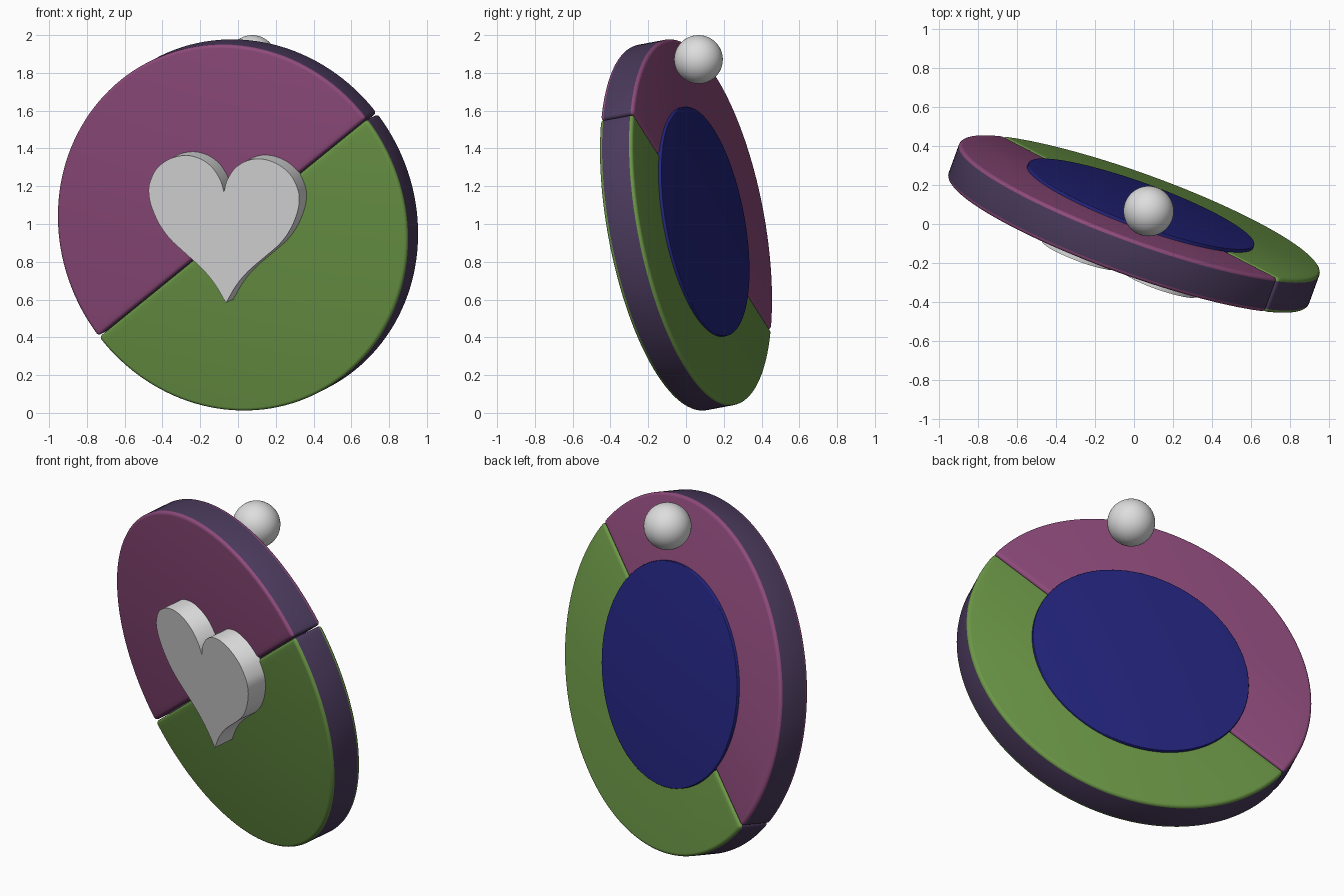
import bpy, bmesh, math
from mathutils import Matrix, Vector

if "Cube" in bpy.data.objects:
    bpy.data.objects.remove(bpy.data.objects["Cube"])


def mat(name, rgb):
    lin = [((c / 255 + 0.055) / 1.055) ** 2.4 for c in rgb]
    m = bpy.data.materials.new(name)
    m.diffuse_color = (*lin, 1)
    m.use_nodes = True
    m.node_tree.nodes["Principled BSDF"].inputs["Base Color"].default_value = m.diffuse_color
    return m


purple = mat("plum", (143, 75, 124))
green = mat("leaf_green", (107, 150, 70))
blue = mat("navy_blue", (35, 36, 125))
rim = mat("dark_violet", (74, 58, 92))
grey = mat("light_grey", (222, 222, 222))

# Tilted frame of the disc: local x right, y up, z out of the front
yaw, pitch = math.radians(20), math.radians(10)
u = Vector((math.cos(yaw), -math.sin(yaw), 0))
n = Vector((-math.sin(yaw) * math.cos(pitch), -math.cos(yaw) * math.cos(pitch), -math.sin(pitch)))
v = n.cross(u)
FRAME = Matrix.Translation((0, 0, 0.995)) @ Matrix((u, v, n)).transposed().to_4x4()


def plate(name, outline, z0, z1, mats, bevel=0.0, roll=0.0):
    """Extrude an outline in the tilted frame; the second material goes on the walls."""
    bm = bmesh.new()
    base = bm.faces.new([bm.verts.new((x, y, z0)) for x, y in outline])
    ext = bmesh.ops.extrude_face_region(bm, geom=[base])
    top = [g for g in ext["geom"] if isinstance(g, bmesh.types.BMVert)]
    bmesh.ops.translate(bm, verts=top, vec=(0, 0, z1 - z0))
    bmesh.ops.recalc_face_normals(bm, faces=bm.faces)
    if bevel:
        sharp = [e for e in bm.edges if e.calc_face_angle(0) > math.radians(40)]
        bmesh.ops.bevel(bm, geom=sharp, offset=bevel, segments=4, profile=0.5, affect='EDGES')
    bm.normal_update()
    if len(mats) > 1:
        for f in bm.faces:
            f.material_index = 1 if abs(f.normal.z) < 0.1 else 0
    me = bpy.data.meshes.new(name)
    bm.to_mesh(me)
    bm.free()
    for m in mats:
        me.materials.append(m)
    ob = bpy.data.objects.new(name, me)
    bpy.context.collection.objects.link(ob)
    ob.matrix_world = FRAME @ Matrix.Rotation(math.radians(roll), 4, 'Z')
    smooth(ob)
    return ob


def smooth(ob):
    bpy.ops.object.select_all(action='DESELECT')
    ob.select_set(True)
    bpy.context.view_layer.objects.active = ob
    bpy.ops.object.shade_smooth_by_angle(angle=math.radians(30))


def arc(r, a0, a1, steps):
    return [(r * math.cos(a0 + (a1 - a0) * i / steps), r * math.sin(a0 + (a1 - a0) * i / steps))
            for i in range(steps + 1)]


# Two half discs with a thin gap between them
R, T = 0.984, 0.095
g = 0.003 / R
half = arc(R, g, math.pi - g, 72)
plate("upper_half_disc", half, -T, T, [purple, rim], 0.018, 36.5)
plate("lower_half_disc", half, -T, T, [green, rim], 0.018, 216.5)

# Round pad on the back
plate("back_pad", arc(0.617, 0, math.tau, 96)[:-1], -0.112, -0.03, [blue], 0.004)

# Heart on the front, smoothed half outline then mirrored
pts = [(0, .215), (.02, .28), (.065, .345), (.13, .387), (.21, .402), (.30, .38), (.375, .325),
       (.415, .25), (.423, .19), (.41, .12), (.37, .03), (.31, -.05), (.22, -.128),
       (.13, -.205), (.06, -.285), (0, -.383)]
pv = [Vector(p) for p in pts]
pv = [pv[0] * 2 - pv[1]] + pv + [pv[-1] * 2 - pv[-2]]
side = []
for a, b, c, d in zip(pv, pv[1:], pv[2:], pv[3:]):
    for i in range(4):
        t = i / 4
        side.append(0.5 * (2 * b + (c - a) * t + (2 * a - 5 * b + 4 * c - d) * t * t
                           + (3 * b - a - 3 * c + d) * t ** 3))
side.append(pv[-2])
outline = [tuple(p) for p in side] + [(-p.x, p.y) for p in reversed(side[1:-1])]
plate("heart", outline, 0.085, 0.21, [grey], 0, -2.5)

# Ball resting on the back near the top
bpy.ops.mesh.primitive_uv_sphere_add(segments=48, ring_count=24, radius=0.129,
                                     location=(0.075, 0.066, 1.871))
ball = bpy.context.object
ball.name = "ball"
ball.data.materials.append(grey)
smooth(ball)
